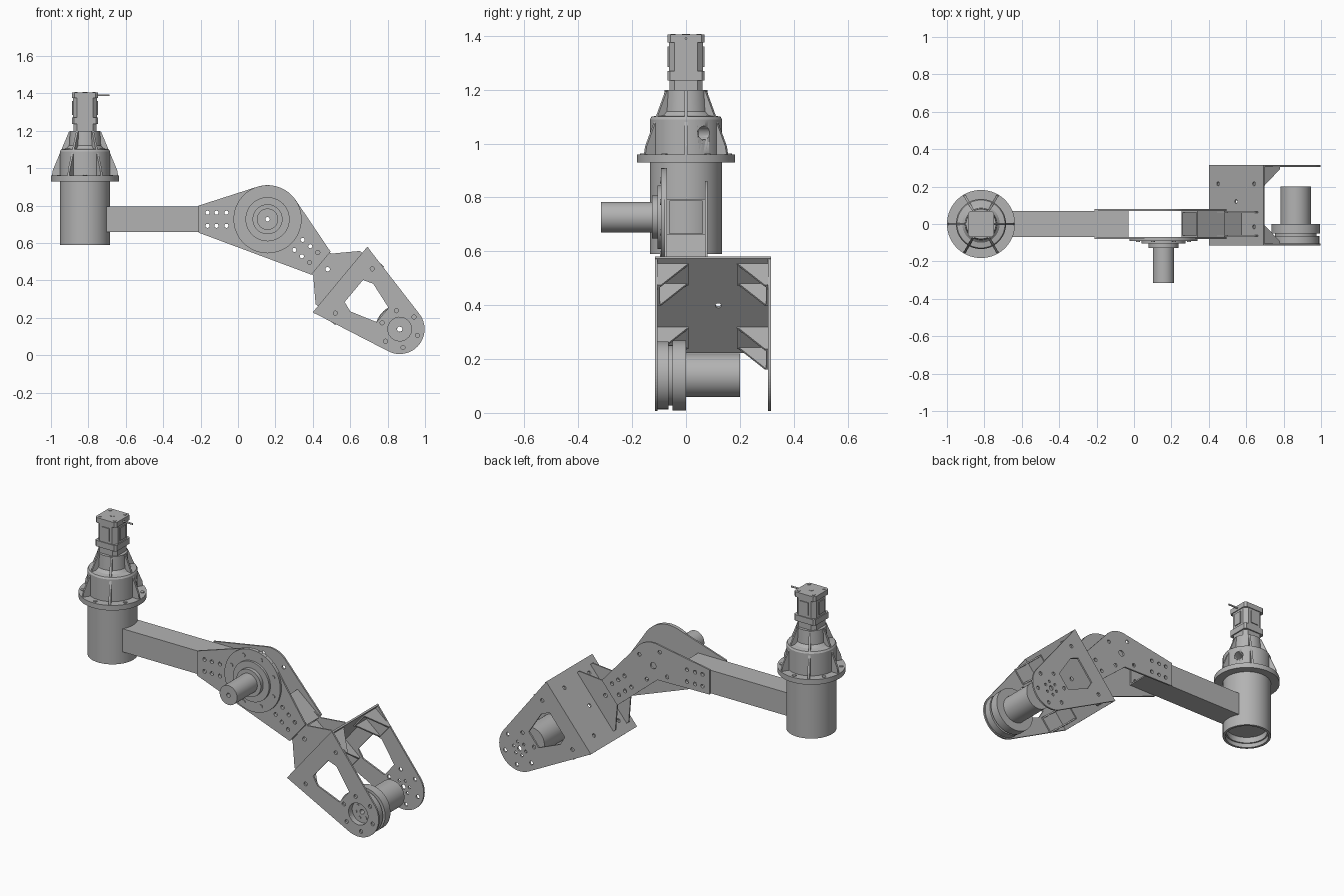
import bpy, bmesh
from math import sin, cos, pi, radians
from mathutils import Matrix, Vector

if "Cube" in bpy.data.objects:
    bpy.data.objects.remove(bpy.data.objects["Cube"])

GREY = (0.45, 0.45, 0.45, 1)
metal = bpy.data.materials.new("plain grey metal")
metal.use_nodes = True
metal.diffuse_color = GREY
metal.node_tree.nodes["Principled BSDF"].inputs["Base Color"].default_value = GREY


def frame(origin, x, y):
    x, y = Vector(x), Vector(y)
    return Matrix.Translation(origin) @ Matrix((x, y, x.cross(y))).transposed().to_4x4()


def add(name, mesh, matrix):
    ob = bpy.data.objects.new(name, mesh)
    bpy.context.collection.objects.link(ob)
    mesh.materials.clear()
    mesh.materials.append(metal)
    ob.matrix_world = matrix
    return ob


def finish(name, bm, matrix):
    bmesh.ops.remove_doubles(bm, verts=bm.verts, dist=1e-5)
    bmesh.ops.recalc_face_normals(bm, faces=bm.faces)
    mesh = bpy.data.meshes.new(name)
    bm.to_mesh(mesh)
    bm.free()
    return add(name, mesh, matrix)


def smooth(ob):
    bpy.ops.object.select_all(action='DESELECT')
    ob.select_set(True)
    bpy.context.view_layer.objects.active = ob
    bpy.ops.object.shade_smooth_by_angle(angle=radians(30))


def arc(cx, cy, r, a0=0, a1=360, n=24):
    return [(cx + r * cos(radians(a0 + (a1 - a0) * i / n)),
             cy + r * sin(radians(a0 + (a1 - a0) * i / n))) for i in range(n + 1)]


def hole(cx, cy, r=0.011):
    return arc(cx, cy, r, n=16)[:-1]


def ring(cx, cy, r, n, start=0, size=0.011):
    return [hole(cx + r * cos(radians(start) + 2 * pi * i / n),
                 cy + r * sin(radians(start) + 2 * pi * i / n), size) for i in range(n)]


def plate(name, matrix, outline, z0, z1, holes=()):
    """Flat outline with holes, extruded from z0 to z1 in its frame."""
    cu = bpy.data.curves.new(name, 'CURVE')
    cu.dimensions, cu.fill_mode, cu.extrude = '2D', 'BOTH', (z1 - z0) / 2
    for pts in [outline, *holes]:
        sp = cu.splines.new('POLY')
        sp.points.add(len(pts) - 1)
        for p, (x, y) in zip(sp.points, pts):
            p.co = (x, y, 0, 1)
        sp.use_cyclic_u = True
    tmp = bpy.data.objects.new(name, cu)
    bpy.context.collection.objects.link(tmp)
    dg = bpy.context.evaluated_depsgraph_get()
    mesh = bpy.data.meshes.new_from_object(tmp.evaluated_get(dg))
    bpy.data.objects.remove(tmp)
    bm = bmesh.new()
    bm.from_mesh(mesh)
    for f in bm.faces:
        f.smooth = False
    return finish(name, bm, matrix @ Matrix.Translation((0, 0, (z0 + z1) / 2)))


def box(name, matrix, lo, hi):
    bm = bmesh.new()
    bmesh.ops.create_cube(bm, size=1)
    for v in bm.verts:
        v.co = [(a + b) / 2 + c * (b - a) for a, b, c in zip(lo, hi, v.co)]
    return finish(name, bm, matrix)


def lathe(name, matrix, profile, n=48):
    """Closed (radius, height) profile turned around the frame's z axis."""
    bm = bmesh.new()
    rows = [[bm.verts.new((r * cos(2 * pi * i / n), r * sin(2 * pi * i / n), h))
             for i in range(n)] for r, h in profile]
    for a, b in zip(rows, rows[1:] + rows[:1]):
        if a[0].co.x + b[0].co.x > 0:
            for i in range(n):
                j = (i + 1) % n
                bm.faces.new((a[i], a[j], b[j], b[i]))
    ob = finish(name, bm, matrix)
    smooth(ob)
    return ob


def disc(name, matrix, x, y, r, z0, z1, n=16):
    return lathe(name, matrix @ Matrix.Translation((x, y, 0)),
                 [(0, z0), (r, z0), (r, z1), (0, z1)], n)


# Frames: arm (pivot, front facing), forearm (tilted down), column
A = radians(39.75)
U, V = (cos(A), 0, -sin(A)), (sin(A), 0, cos(A))
PIVOT = Vector((0.158, 0, 0.727))
ARM = frame(PIVOT, (1, 0, 0), (0, 0, 1))
FORE = frame(PIVOT, U, V)
COL = Matrix.Translation((-0.818, 0, 0))

# Column housing with open bottom and a port hole
housing = lathe("column_housing", COL, [
    (0, .65), (.112, .65), (.112, .615), (.12, .615), (.12, .59), (.134, .59), (.134, .93),
    (.182, .93), (.182, .96), (.134, .96), (.134, 1.09), (.128, 1.1), (.1, 1.105),
    (.085, 1.12), (.08, 1.2), (0, 1.2)], 64)
port_dir = Matrix.Rotation(radians(30), 4, 'Z') @ Matrix.Rotation(pi / 2, 4, 'Y')
cutter = disc("port_cutter", COL @ Matrix.Translation((0, 0, 1.04)) @ port_dir, 0, 0, .025, .05, .2, 24)
cutter.hide_render = True
mod = housing.modifiers.new("port", 'BOOLEAN')
mod.object, mod.operation, mod.solver = cutter, 'DIFFERENCE', 'EXACT'
bpy.context.view_layer.objects.active = housing
bpy.ops.object.modifier_apply(modifier="port")
bpy.data.objects.remove(cutter)

# Ribs and flange bolts
for i in range(6):
    t = i * pi / 3
    rib = frame((-0.818, 0, 0), (cos(t), sin(t), 0), (0, 0, 1))
    plate("column_rib", rib, [(.07, .955), (.178, .955), (.172, .99), (.086, 1.195), (.07, 1.195)],
          -.006, .006)
    t += pi / 6
    disc("flange_bolt", COL, .16 * cos(t), .16 * sin(t), .011, .95, .964)


# Square drive motor on the column
def chamfered(h, c):
    return [(h, c - h), (h, h - c), (h - c, h), (c - h, h), (-h, h - c), (-h, c - h), (c - h, -h), (h - c, -h)]


for name, h, c, z0, z1 in [("motor_foot", .062, .02, 1.195, 1.235), ("motor_flange", .069, .01, 1.235, 1.27),
                           ("motor_body", .064, .022, 1.27, 1.375), ("motor_cap", .069, .012, 1.375, 1.405)]:
    plate(name, COL, chamfered(h, c), z0, z1)
for i in range(4):
    side = COL @ Matrix.Rotation(i * pi / 2, 4, 'Z')
    box("motor_side_pad", side, (.06, -.025, 1.285), (.069, .025, 1.36))
    disc("motor_bolt", side, .048, .048, .009, 1.4, 1.408)
disc("motor_boss", COL, 0, 0, .014, 1.4, 1.407)
disc("motor_cable", frame((-.76, 0, 1.39), (0, 1, 0), (0, 0, 1)), 0, 0, .005, 0, .073, 12)


# Square tubes of the arm, made of four walls
def tube(name, m, u0, u1, h, hy, holes):
    for s in (-1, 1):
        y = sorted((s * hy, s * (hy - .008)))
        plate(name + "_side", m, [(u0, -h), (u1, -h), (u1, h), (u0, h)], *y, holes)
        v = sorted((s * h, s * (h - .008)))
        box(name + "_wall", m, (u0, v[0], -hy), (u1, v[1], hy))


arm_holes = [hole(x, z) for x in (-.321, -.273, -.22) for z in (-.035, .035)]
fore_local = [(u, v) for u in (.215, .268, .32) for v in (-.035, .035)]
tube("upper_arm", ARM, -.878, -.188, .068, .07, arm_holes)
tube("forearm", FORE, .18, .372, .068, .07, [hole(u, v) for u, v in fore_local])
tube("wrist_link", FORE, .372, .505, .045, .058, [hole(.418, 0, .012)])


# Elbow plates, a large front one and a slimmer rear one
def tilt(u, v):
    return (u * cos(A) + v * sin(A), v * cos(A) - u * sin(A))


elbow_holes = arm_holes + [hole(*tilt(u, v)) for u, v in fore_local]
plate("front_elbow_plate", ARM, [(-.368, .073), (-.368, -.072), tilt(.37, -.078), tilt(.37, .082)]
      + arc(0, 0, .182, 34, 108), .07, .08, elbow_holes + [hole(0, 0, .03)])
plate("rear_elbow_plate", ARM, [(-.368, .073), (-.368, -.072), (-.027, -.077), tilt(.37, -.078), tilt(.37, .08)]
      + arc(0, 0, .135, 40, 100), -.08, -.07, elbow_holes + [hole(0, 0, .018)] + ring(0, 0, .1, 4, 25))

# Elbow drive, stepped discs and a long motor with a bore
lathe("elbow_drive", ARM, [(.012, .08), (.182, .08), (.182, .092), (.118, .092), (.118, .105), (.08, .105),
                           (.08, .127), (.057, .127), (.057, .315), (.012, .315)])
for i in range(8):
    t = (i + .5) * pi / 4
    disc("elbow_bolt", ARM, .148 * cos(t), .148 * sin(t), .011, .09, .096)

# Wrist gussets between the forearm and the yoke
for s in (-1, 1):
    z = sorted((s * .058, s * .066))
    plate("wrist_gusset", FORE, [(.3, -.066), (.38, -.075), (.488, -.185), (.505, -.185), (.505, .185),
                                 (.488, .185), (.38, .077), (.3, .066)], *z, [hole(.418, 0, .012)])

# Yoke: base plate and two side plates with windows
JOINT = 0.919
base = frame(PIVOT + Vector(U) * .504, (0, 1, 0), V)
plate("yoke_base", base, [(-.115, -.228), (.315, -.228), (.315, .228), (-.115, .228)], 0, .01,
      [hole(y, v) for y in (-.015, .215) for v in (-.15, .15)] + [hole(.12, 0)])
yoke = [(.504, .228), (.504, -.228)] + arc(JOINT, 0, .133, -77.5, 77.5, 32)
window = [(.6, -.077), (.655, -.096), (.8, -.05), (.8, .05), (.655, .096), (.6, .077)]
common = [window, hole(.6, .154), hole(.6, -.154)] + ring(JOINT, 0, .1, 6, 20)
plate("front_yoke_side", FORE, yoke, .105, .115, common + [hole(JOINT, 0, .064)])
plate("rear_yoke_side", FORE, yoke, -.315, -.305,
      common + [hole(JOINT, 0, .014)] + ring(JOINT, 0, .04, 6, 50, .008))

# Corner brackets inside the yoke
for wall, s in ((-.105, 1), (.305, -1)):
    for c in (-.154, .154):
        y = sorted((-wall, -wall - s * .115))
        box("bracket_foot", FORE, (.513, c - .05, y[0]), (.521, c + .05, y[1]))
        y = sorted((-wall, -wall - s * .008))
        box("bracket_leg", FORE, (.513, c - .05, y[0]), (.64, c + .05, y[1]))
        for e in (-.046, .046):
            corner = PIVOT + Vector(U) * .513 + Vector(V) * (c + e) + Vector((0, wall, 0))
            plate("bracket_web", frame(corner, U, (0, s, 0)), [(0, 0), (.127, 0), (.127, .012), (0, .115)],
                  -.004, .004)

# Wrist drive: gear discs and motor
WRIST = FORE @ Matrix.Translation((JOINT, 0, 0))
lathe("wrist_drive", WRIST, [(.014, -.2), (.081, -.2), (.081, 0), (.13, 0), (.13, .05), (.112, .05),
                             (.112, .065), (.126, .065), (.126, .105), (.064, .105), (.064, .08), (.014, .08)])
for i in range(6):
    t = radians(50) + i * pi / 3
    disc("wrist_bolt", WRIST, .04 * cos(t), .04 * sin(t), .008, .078, .084)
